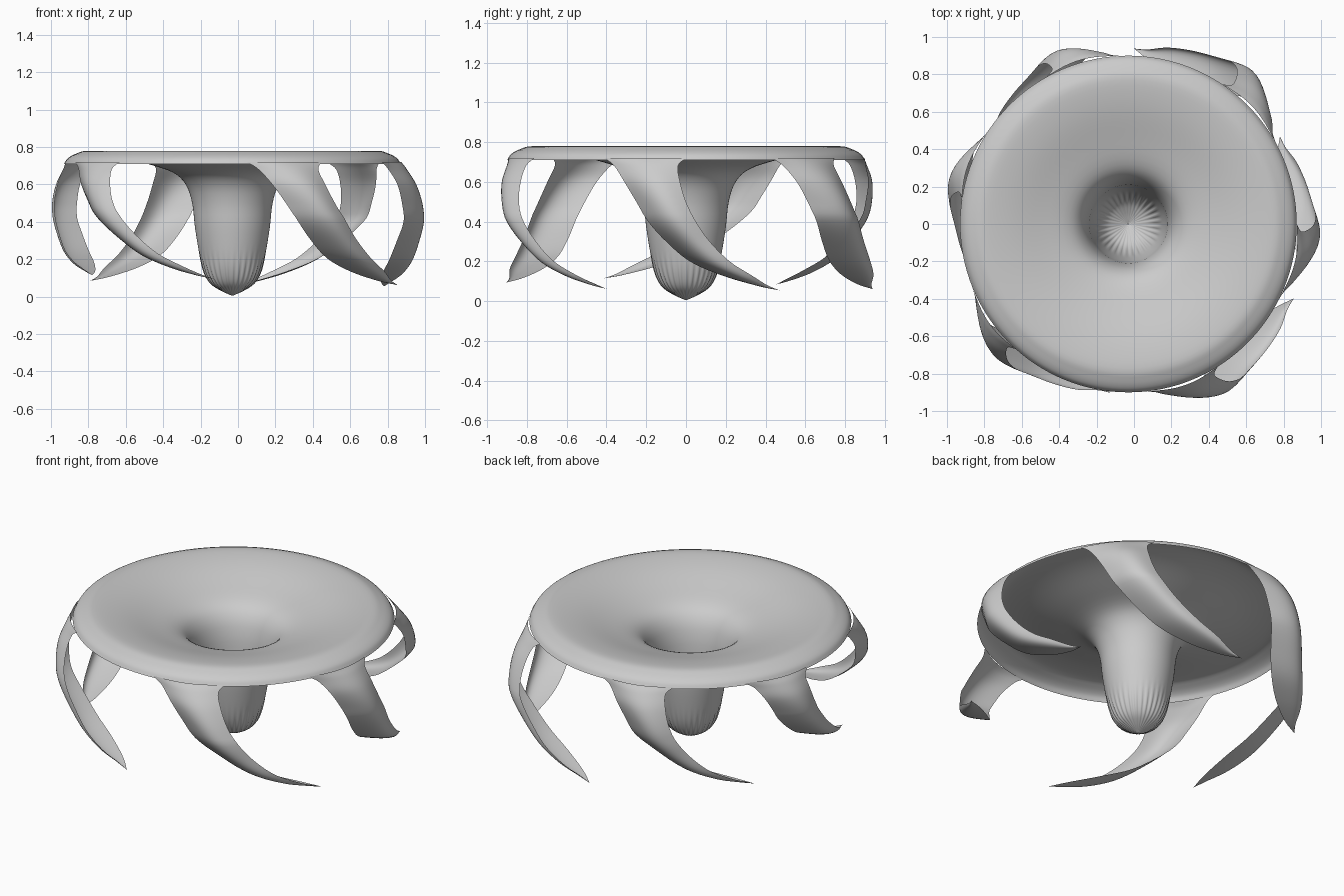
import bpy, math
from mathutils import Vector, Matrix

cube = bpy.data.objects.get("Cube")
if cube:
    bpy.data.objects.remove(cube, do_unlink=True)

grey = bpy.data.materials.new("light grey")
grey.use_nodes = True
colour = (0.6, 0.6, 0.6, 1)
grey.diffuse_color = colour
grey.node_tree.nodes["Principled BSDF"].inputs["Base Color"].default_value = colour


def smooth_rows(rows, steps):
    """Catmull-Rom curve through rows of any width."""
    pts = [Vector(r) for r in rows]
    pts = [2 * pts[0] - pts[1]] + pts + [2 * pts[-1] - pts[-2]]
    out = []
    for a, b, c, d in zip(pts, pts[1:], pts[2:], pts[3:]):
        for s in range(steps):
            t = s / steps
            out.append(0.5 * (2 * b + (c - a) * t + (2 * a - 5 * b + 4 * c - d) * t**2
                              + (3 * b - a - 3 * c + d) * t**3))
    return out + [pts[-2]]


def grid_object(name, rows, closed=False):
    """Skin a list of equally long point rows."""
    n = len(rows[0])
    faces = []
    for i in range(len(rows) - 1):
        for j in range(n if closed else n - 1):
            k = (j + 1) % n
            faces.append((i * n + j, i * n + k, (i + 1) * n + k, (i + 1) * n + j))
    mesh = bpy.data.meshes.new(name)
    mesh.from_pydata([p for row in rows for p in row], [], faces)
    mesh.materials.append(grey)
    mesh.validate()
    mesh.shade_smooth()
    obj = bpy.data.objects.new(name, mesh)
    bpy.context.collection.objects.link(obj)
    return obj


def clamp(v):
    return max(0, min(1, v))


# Dish with a deep central funnel, fluted near its tip: (radius, height)
profile = [(0.002, 0.005), (0.06, 0.032), (0.115, 0.07), (0.15, 0.13), (0.175, 0.22),
           (0.2, 0.37), (0.215, 0.5), (0.25, 0.6), (0.32, 0.665), (0.47, 0.715),
           (0.63, 0.76), (0.77, 0.78), (0.835, 0.765), (0.88, 0.74), (0.9, 0.71)]
SIDES, FLUTES = 128, 32
rings = []
for r, z in smooth_rows(profile, 4):
    depth = 0.03 * clamp((0.24 - z) / 0.12)
    ring = []
    for j in range(SIDES):
        a = math.tau * j / SIDES
        q = r * (1 + depth * math.cos(FLUTES * a))
        ring.append((q * math.cos(a) - 0.03, q * math.sin(a), z))
    rings.append(ring)
grid_object("funnel_dish", rings, closed=True)

# Petal rows: height, trailing y, leading y, trailing x, leading x, outward bulge
petal = [(0.72, -0.41, 0.0, 0.80, 0.90, 0.04),
         (0.68, -0.36, -0.04, 0.83, 0.92, 0.045),
         (0.60, -0.31, -0.03, 0.87, 0.95, 0.055),
         (0.50, -0.25, 0.00, 0.885, 0.97, 0.06),
         (0.40, -0.19, 0.05, 0.885, 0.97, 0.06),
         (0.30, -0.10, 0.12, 0.85, 0.95, 0.06),
         (0.20, 0.02, 0.22, 0.81, 0.92, 0.055),
         (0.13, 0.18, 0.33, 0.775, 0.87, 0.045),
         (0.08, 0.35, 0.41, 0.765, 0.81, 0.02),
         (0.055, 0.468, 0.47, 0.78, 0.78, 0)]
ACROSS = 12

# Each petal: name, root angle, tip angle, middle reach, tip reach, drop
petals = [("left", 0, 0, 1, 1, 1),
          ("back_left", 56, 59, 1.04, 1.03, 0.99),
          ("back_right", 119, 119, 1.015, 1.0, 0.955),
          ("right", 172, 177, 1.015, 0.97, 0.91),
          ("front_right", 228, 231, 1.03, 1.0, 0.94),
          ("front_left", 302, 304, 1.03, 1.035, 0.99)]

for name, root, tip, reach, tip_reach, drop in petals:
    rows = []
    for z, yt, yl, xt, xl, bulge in smooth_rows(petal, 5):
        # Roots follow the dish rim, the lower parts spread and twist on their own
        low = clamp((0.72 - z) / 0.3)
        twist = clamp((0.45 - z) / 0.4)
        turn = Matrix.Rotation(math.radians(root + (tip - root) * twist), 3, 'Z')
        shift = Vector((-0.03 * (1 - low), 0, 0))
        scale = 1 + (reach - 1) * low + (tip_reach - reach) * twist
        height = 0.72 - (0.72 - z) * drop
        row = []
        for j in range(ACROSS + 1):
            t = j / ACROSS
            arch = bulge * math.sin(math.pi * t)
            x = xt + (xl - xt) * t + arch
            y = yt + (yl - yt) * t
            row.append(turn @ Vector((x * scale, y * scale, height - 0.3 * twist * arch)) + shift)
        rows.append(row)
    grid_object(name + "_petal", rows)
